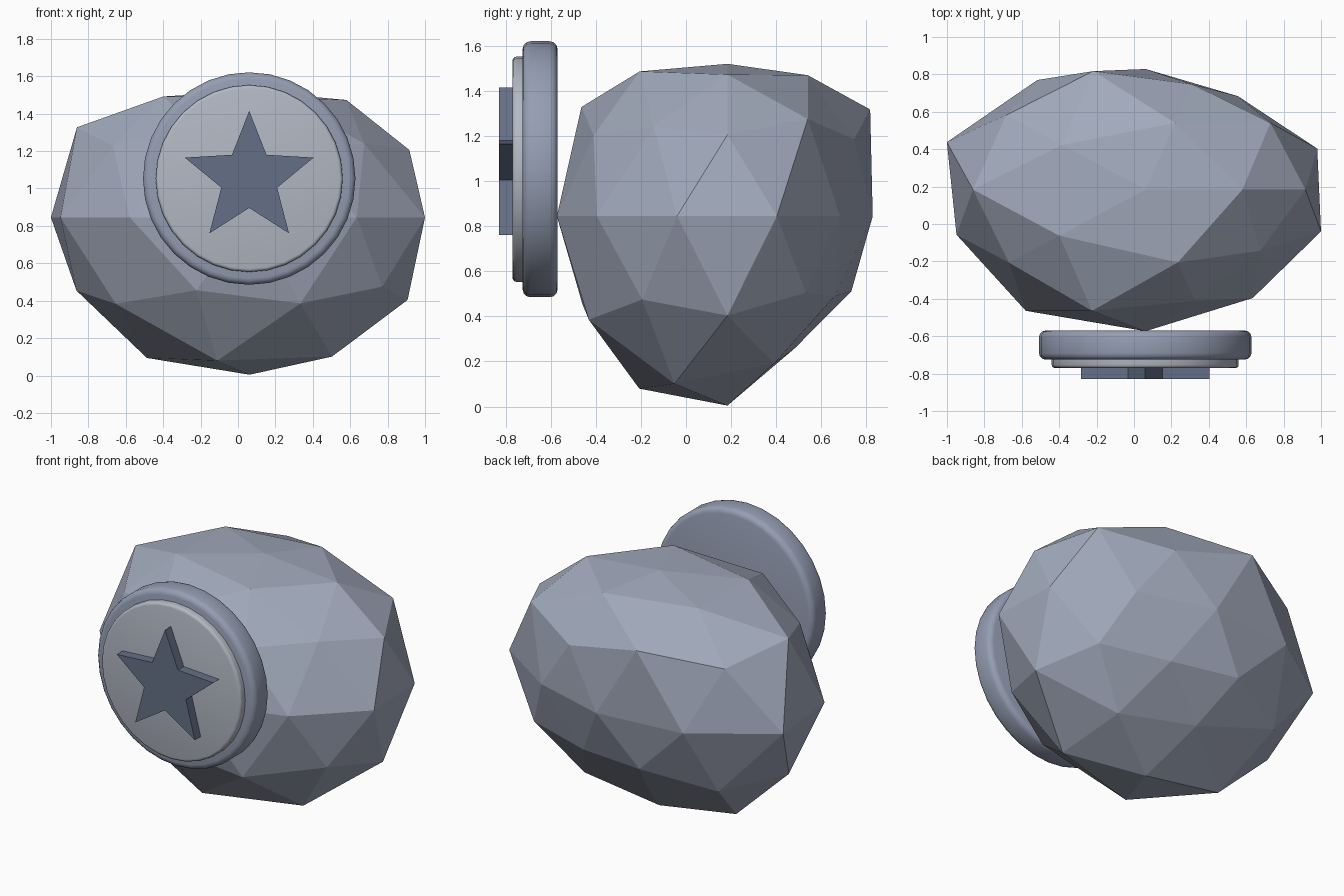
import bpy, bmesh, math
from mathutils import Vector, Matrix

if "Cube" in bpy.data.objects:
    bpy.data.objects.remove(bpy.data.objects["Cube"])

ROCK_CENTRE = Vector((0.062, 0.184, 0.845))
ROCK_SCALE = Vector((1.0, 0.735, 0.845))
BADGE_X, BADGE_Z = 0.06, 1.053

# Boulder radii per icosphere level: (first angle, angle step, radii)
LEVELS = {
    10: (0, 360, [1.055]),
    9: (0, 72, [0.985, 0.97, 1.05, 1.085, 1.06]),
    5: (36, 72, [0.97, 1.065, 1.085, 1.09, 0.89]),
    4: (0, 72, [0.955, 0.90, 1.03, 1.01, 0.95]),
    0: (18, 36, [0.965, 0.84, 0.877, 0.985, 1.117,
                 1.063, 1.09, 1.03, 0.975, 0.986]),
    -4: (36, 72, [0.90, 0.88, 1.035, 1.03, 0.98]),
    -5: (0, 72, [0.993, 0.80, 0.98, 1.04, 1.035]),
    -9: (36, 72, [0.91, 0.815, 1.045, 1.065, 1.035]),
    -10: (0, 360, [0.995]),
}


def make_object(name, bm, colour):
    mesh = bpy.data.meshes.new(name)
    bm.to_mesh(mesh)
    bm.free()
    mat = bpy.data.materials.new(name + "_colour")
    mat.diffuse_color = (*colour, 1)
    mat.use_nodes = True
    mat.node_tree.nodes["Principled BSDF"].inputs["Base Color"].default_value = mat.diffuse_color
    mesh.materials.append(mat)
    obj = bpy.data.objects.new(name, mesh)
    bpy.context.collection.objects.link(obj)
    return obj


def boulder(colour):
    bm = bmesh.new()
    bmesh.ops.create_icosphere(bm, subdivisions=2, radius=1)
    for v in bm.verts:
        start, step, radii = LEVELS[round(v.co.z * 10)]
        angle = math.degrees(math.atan2(v.co.y, v.co.x))
        i = round((angle - start) / step) % len(radii)
        p = v.co * radii[i] * ROCK_SCALE
        if p.z > 0.6:  # flattened crown
            p.z = 0.6 + (p.z - 0.6) * 0.26
        v.co = p + ROCK_CENTRE
    return make_object("boulder", bm, colour)


def disc(name, radius, y_back, y_front, bevel, colour):
    bm = bmesh.new()
    place = (Matrix.Translation((BADGE_X, (y_back + y_front) / 2, BADGE_Z))
             @ Matrix.Rotation(math.pi / 2, 4, 'X'))
    bmesh.ops.create_cone(bm, cap_ends=True, segments=32, radius1=radius,
                          radius2=radius, depth=y_back - y_front, matrix=place)
    rims = [e for e in bm.edges if e.calc_face_angle(0) > 1]
    bmesh.ops.bevel(bm, geom=rims, offset=bevel, segments=3, profile=0.5,
                    affect='EDGES')
    for f in bm.faces:
        f.smooth = True
    return make_object(name, bm, colour)


def star(name, outer, inner, y_back, y_front, colour):
    bm = bmesh.new()
    ring = []
    for i in range(10):
        r = inner if i % 2 else outer
        a = math.pi / 2 + i * math.pi / 5
        ring.append(bm.verts.new((BADGE_X + r * math.cos(a), y_back,
                                  BADGE_Z + r * math.sin(a))))
    face = bm.faces.new(ring)
    out = bmesh.ops.extrude_face_region(bm, geom=[face], use_keep_orig=True)
    moved = [g for g in out["geom"] if isinstance(g, bmesh.types.BMVert)]
    bmesh.ops.translate(bm, verts=moved, vec=(0, y_front - y_back, 0))
    bmesh.ops.recalc_face_normals(bm, faces=bm.faces)
    return make_object(name, bm, colour)


# Faceted rock with a round star badge on its front
boulder((0.36, 0.40, 0.50))
disc("badge_rim", 0.568, -0.57, -0.725, 0.035, (0.30, 0.34, 0.45))
disc("badge_plate", 0.5, -0.66, -0.77, 0.018, (0.45, 0.48, 0.55))
star("badge_star", 0.362, 0.157, -0.765, -0.83, (0.13, 0.16, 0.24))
